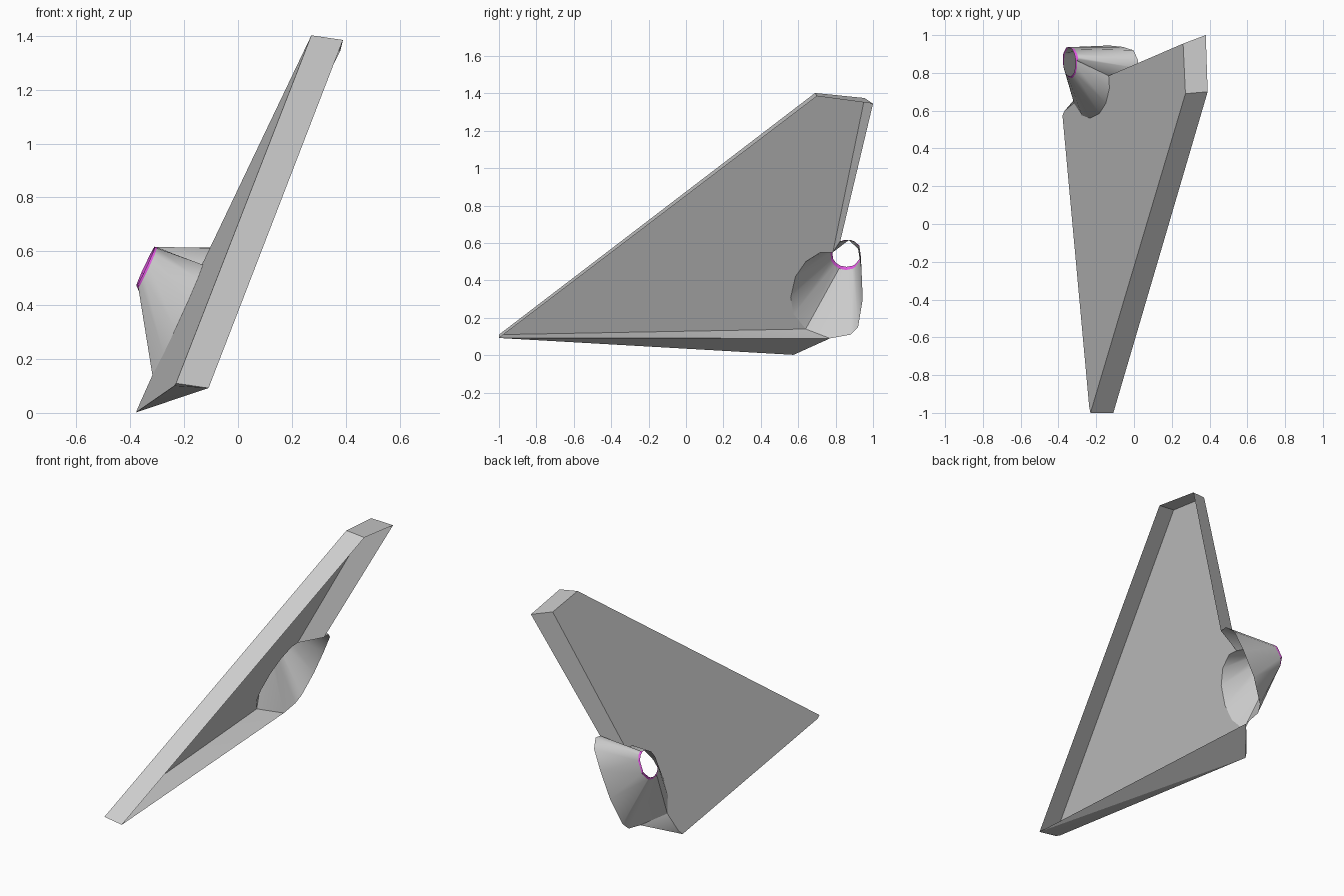
import bpy, bmesh
from math import atan2, cos, sin
from mathutils import Vector

if "Cube" in bpy.data.objects:
    bpy.data.objects.remove(bpy.data.objects["Cube"])

N = Vector((-0.904, -0.056, 0.425)).normalized()   # outward normal of the tilted plate
FLOOR, LIP = 0.311, 0.194                          # plane offsets of plate and rim


def on(y, z, c=FLOOR):
    """Point on the tilted plane, given its side-view position."""
    return Vector(((-0.056 * y + 0.425 * z - c) / 0.904, y, z))


def make(name, faces, angle=0.6):
    bm = bmesh.new()
    for f in faces:
        bm.faces.new([bm.verts.new(p) for p in f])
    bmesh.ops.remove_doubles(bm, verts=bm.verts, dist=0.001)
    bmesh.ops.recalc_face_normals(bm, faces=bm.faces)
    me = bpy.data.meshes.new(name)
    bm.to_mesh(me)
    bm.free()
    ob = bpy.data.objects.new(name, me)
    bpy.context.collection.objects.link(ob)
    bpy.ops.object.select_all(action='DESELECT')
    ob.select_set(True)
    bpy.context.view_layer.objects.active = ob
    bpy.ops.object.shade_smooth_by_angle(angle=angle)
    return ob


def strip(a, b, closed=False):
    n = len(a)
    return [(a[i], a[(i + 1) % n], b[(i + 1) % n], b[i])
            for i in range(n if closed else n - 1)]


# plate corners and the matching rim corners
tip, tip_low = on(-1, 0.11), on(-0.97, 0.1)
top_f, top_b = on(0.69, 1.402), Vector((0.26, 0.955, 1.375))
foot, foot_low = on(0.6, 0.03), on(0.575, 0.002)
r_tip, r_top_f = on(-1, 0.092, LIP), Vector((0.39, 0.70, 1.385))
r_top_b = Vector((0.38, 1.0, 1.345))

# funnel mouth: the back half follows the rim, the front half lies on the plate
mouth_rim = [on(y, z, LIP) for y, z in [
    (0.825, 0.61), (0.87, 0.615), (0.92, 0.57), (0.938, 0.45),
    (0.945, 0.3), (0.92, 0.15), (0.88, 0.11), (0.77, 0.09)]]
mouth_plate = [on(y, z) for y, z in [
    (0.64, 0.14), (0.575, 0.22), (0.56, 0.31), (0.585, 0.42),
    (0.64, 0.5), (0.72, 0.55), (0.785, 0.55)]]
mouth = mouth_rim + mouth_plate

# tray-like plate with its turned rim and wedge-shaped lower edge
heel = mouth_rim[-1]
faces = [[tip, top_f, top_b] + mouth_plate[::-1] + [foot, foot_low, tip_low]]
faces += strip([tip, top_f, top_b, mouth_plate[-1]],
               [r_tip, r_top_f, r_top_b, mouth_rim[0]])
faces += [(tip, r_tip, tip_low), (tip_low, r_tip, foot_low),
          (r_tip, heel, foot_low), (foot_low, heel, foot),
          (foot, heel, mouth_plate[0]),
          (tip, mouth_plate[0], heel), (tip, heel, r_tip)]
make("tilted_plate", faces, 0.5)

# funnel lofted from the mouth to a small round opening
c_end = Vector((-0.343, 0.86, 0.545))
u = (Vector((0, 1, 0)) - N * N.y).normalized()
v = N.cross(u)
if v.z < 0:
    v = -v
mid = sum(mouth, Vector()) / len(mouth)
ring = []
for p in mouth:
    d = p - mid
    a = atan2(d.dot(v), d.dot(u))
    ring.append(c_end + 0.08 * (cos(a) * u + sin(a) * v))
band = [p.lerp(q, 0.955) for p, q in zip(mouth, ring)]
make("funnel", strip(mouth, band, True), 0.8)

# coloured rim of the small opening
rim = make("funnel_rim", strip(band, ring, True), 0.8)
mat = bpy.data.materials.new("magenta")
mat.diffuse_color = (0.75, 0.1, 0.75, 1)
mat.use_nodes = True
mat.node_tree.nodes["Principled BSDF"].inputs["Base Color"].default_value = mat.diffuse_color
rim.data.materials.append(mat)
